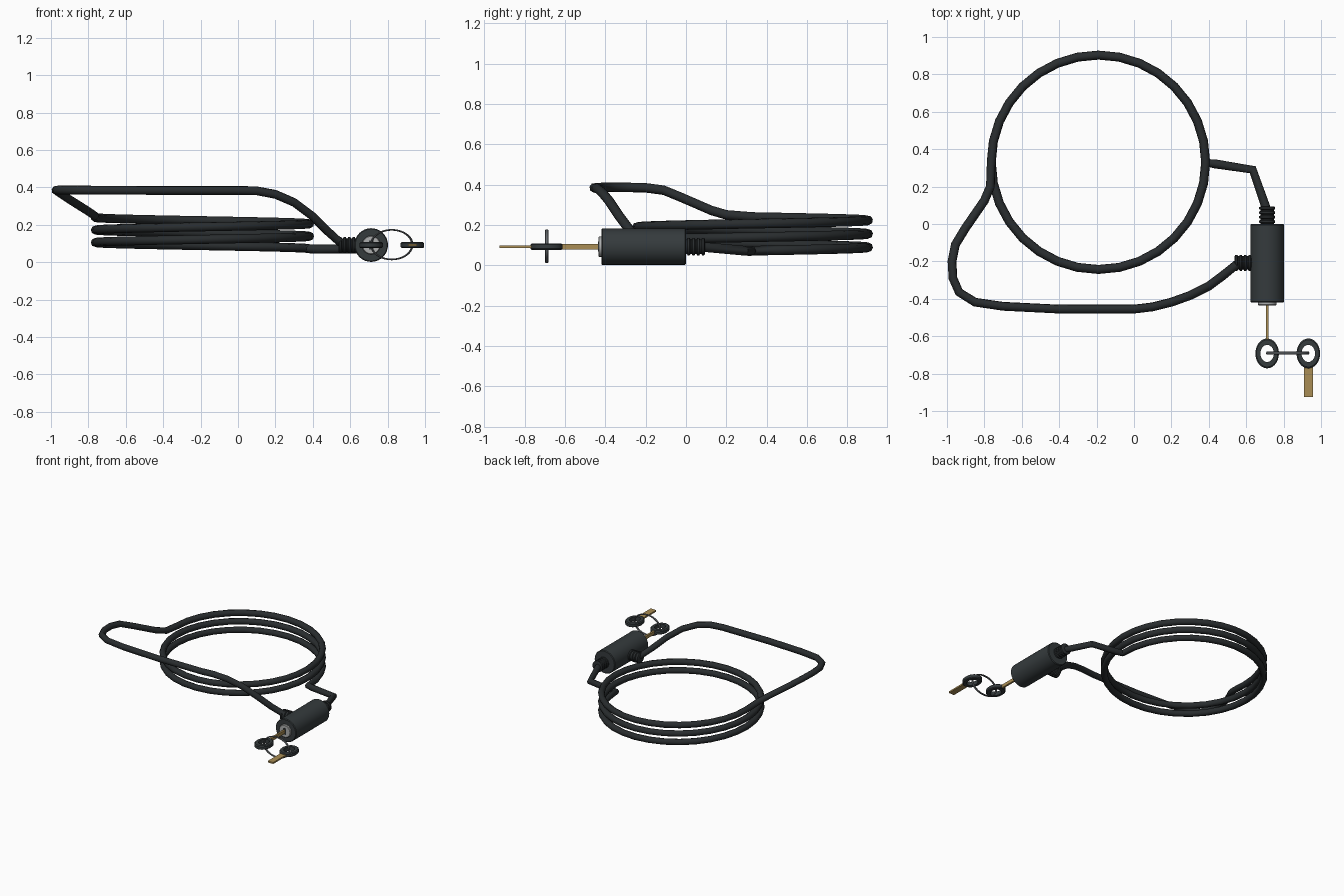
import bpy, bmesh, math
from mathutils import Vector

if "Cube" in bpy.data.objects:
    bpy.data.objects.remove(bpy.data.objects["Cube"])


def material(name, rgb):
    m = bpy.data.materials.new(name)
    m.diffuse_color = (*rgb, 1)
    m.use_nodes = True
    m.node_tree.nodes["Principled BSDF"].inputs["Base Color"].default_value = m.diffuse_color
    return m


RUBBER = material("black rubber", (0.022, 0.026, 0.028))
BODY = material("dark casing", (0.035, 0.043, 0.046))
STEEL = material("steel", (0.42, 0.43, 0.43))
RING = material("dark steel", (0.12, 0.13, 0.14))
BRASS = material("brass", (0.40, 0.27, 0.09))


def finish(name, bm, mat, smooth=True):
    bmesh.ops.recalc_face_normals(bm, faces=bm.faces)
    me = bpy.data.meshes.new(name)
    bm.to_mesh(me)
    bm.free()
    ob = bpy.data.objects.new(name, me)
    bpy.context.collection.objects.link(ob)
    me.materials.append(mat)
    if smooth:
        bpy.ops.object.select_all(action='DESELECT')
        bpy.context.view_layer.objects.active = ob
        ob.select_set(True)
        bpy.ops.object.shade_smooth_by_angle(angle=math.radians(35))
    return ob


def lathe(name, origin, axis, profile, mat, sides=24, closed=False, scale=(1, 1)):
    """Revolve (distance, radius) pairs round an axis; closed makes a ring."""
    bm = bmesh.new()
    q = Vector((0, 0, 1)).rotation_difference(Vector(axis))
    rings = []
    for d, r in profile:
        ring = []
        for i in range(sides):
            a = math.tau * i / sides
            p = Vector((r * math.cos(a) * scale[0], r * math.sin(a) * scale[1], d))
            ring.append(bm.verts.new(q @ p + Vector(origin)))
        rings.append(ring)
    pairs = list(zip(rings, rings[1:]))
    if closed:
        pairs.append((rings[-1], rings[0]))
    else:
        bm.faces.new(rings[0])
        bm.faces.new(rings[-1])
    for a, b in pairs:
        for i in range(sides):
            j = (i + 1) % sides
            bm.faces.new((a[i], a[j], b[j], b[i]))
    return finish(name, bm, mat)


def box(name, lo, hi, mat):
    bm = bmesh.new()
    bmesh.ops.create_cube(bm, size=1)
    for v in bm.verts:
        v.co = Vector([(l + h) / 2 + c * (h - l) for l, h, c in zip(lo, hi, v.co)])
    return finish(name, bm, mat, False)


def tube(name, points, radius, mat):
    cu = bpy.data.curves.new(name, 'CURVE')
    cu.dimensions = '3D'
    cu.bevel_depth = radius
    cu.bevel_resolution = 2
    cu.use_fill_caps = True
    sp = cu.splines.new('POLY')
    sp.points.add(len(points) - 1)
    for p, co in zip(sp.points, points):
        p.co = (*co, 1)
    cu.materials.append(mat)
    ob = bpy.data.objects.new(name, cu)
    bpy.context.collection.objects.link(ob)
    bpy.ops.object.select_all(action='DESELECT')
    bpy.context.view_layer.objects.active = ob
    ob.select_set(True)
    bpy.ops.object.convert(target='MESH')
    bpy.ops.object.shade_smooth_by_angle(angle=math.radians(50))


# Cable: lead from the lock, two and a half coils, then the raised loop
LX, LZ = 0.712, 0.092
path = [(LX, 0.07, LZ), (0.635, 0.29, 0.072), (0.43, 0.322, 0.07)]
N = 32
for i in range(int(N * 2.5) + 1):
    a = math.tau * i / N
    path.append((-0.19 + 0.573 * math.cos(a), 0.33 + 0.573 * math.sin(a),
                 0.072 + 0.067 * i / N))
path += [(-0.768, 0.20, 0.25), (-0.80, 0.125, 0.272), (-0.90, -0.02, 0.335),
         (-0.955, -0.11, 0.372), (-0.973, -0.20, 0.384), (-0.968, -0.29, 0.386),
         (-0.935, -0.365, 0.386), (-0.85, -0.418, 0.386), (-0.70, -0.44, 0.385),
         (-0.40, -0.455, 0.384), (0.0, -0.455, 0.384), (0.10, -0.443, 0.382),
         (0.20, -0.418, 0.363), (0.30, -0.382, 0.320), (0.40, -0.332, 0.245),
         (0.48, -0.272, 0.165), (0.55, -0.215, 0.102), (0.60, -0.208, LZ)]
tube("coiled_cable", path, 0.024, RUBBER)

# Lock casing, its cylinder face and keyway
lathe("lock_body", (LX, -0.42, LZ), (0, 1, 0),
      [(0, 0.085), (0.005, 0.09), (0.415, 0.09), (0.42, 0.085)], BODY, 32)
lathe("lock_core", (LX, -0.435, LZ), (0, 1, 0), [(0, 0.046), (0.004, 0.05), (0.03, 0.05)], STEEL)
box("keyway", (LX - 0.012, -0.437, LZ - 0.025), (LX + 0.012, -0.43, LZ + 0.025), BODY)

# Ribbed strain reliefs
ribs = [(-0.02, 0.036)]
for k in range(4):
    d = 0.004 + 0.024 * k
    ribs += [(d, 0.036), (d + 0.004, 0.043), (d + 0.014, 0.043), (d + 0.018, 0.036)]
lathe("rear_strain_relief", (LX, 0, LZ), (0, 1, 0), ribs, RUBBER, 20)
lathe("side_strain_relief", (0.632, -0.208, LZ), (-1, 0, 0), ribs, RUBBER, 20)

# Two keys with oval bows, one turned in the lock
bow = [(-0.016, 0.036), (-0.016, 0.057), (-0.010, 0.063),
       (0.010, 0.063), (0.016, 0.057), (0.016, 0.036)]
for name, x in (("inserted_key", LX), ("spare_key", 0.932)):
    lathe(name + "_bow", (x, -0.692, LZ), (0, 0, 1), bow, BODY, 28, True, (1, 1.27))
box("inserted_key_blade", (LX - 0.007, -0.625, LZ - 0.013), (LX + 0.007, -0.43, LZ + 0.013), BRASS)
box("spare_key_blade", (0.908, -0.925, LZ - 0.006), (0.956, -0.755, LZ + 0.006), BRASS)

# Split ring linking the bows
loop = []
for i in range(8):
    a = math.tau * i / 8
    loop.append((0.009 * math.sin(a), 0.110 + 0.006 * math.cos(a)))
lathe("key_ring", (0.822, -0.69, LZ + 0.002), (0, 1, 0), loop, RING, 40, True, (1, 0.72))
